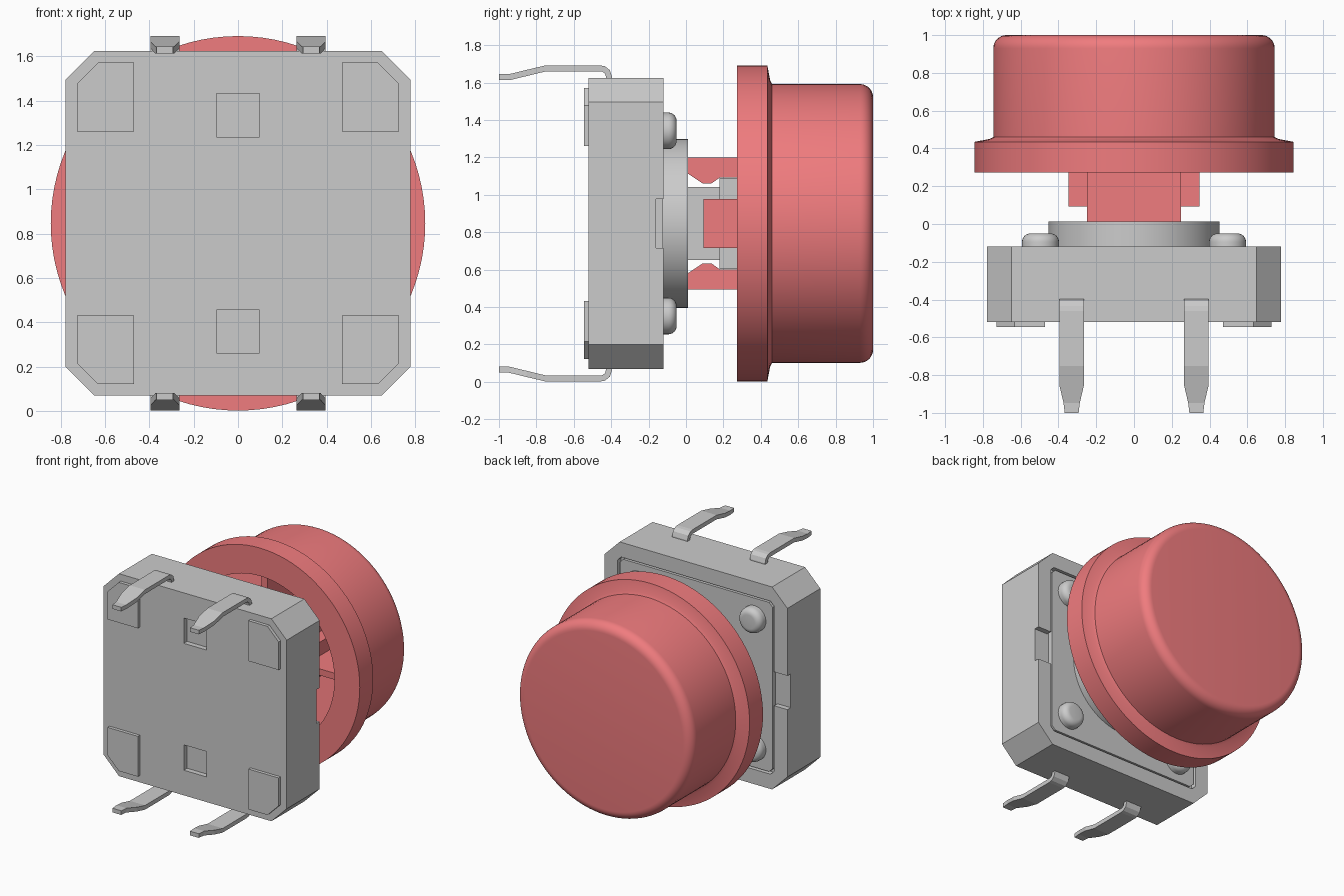
import bpy, bmesh, math
from mathutils import Vector

if "Cube" in bpy.data.objects:
    bpy.data.objects.remove(bpy.data.objects["Cube"])

ZC = 0.847  # height of the push axis, which runs along y

red = bpy.data.materials.new("red_plastic")
red.diffuse_color = (0.87, 0.2, 0.21, 1)
red.use_nodes = True
red.node_tree.nodes["Principled BSDF"].inputs["Base Color"].default_value = red.diffuse_color


def finish(name, bm, mat=None, smooth=False):
    bmesh.ops.recalc_face_normals(bm, faces=bm.faces[:])
    me = bpy.data.meshes.new(name)
    bm.to_mesh(me)
    bm.free()
    ob = bpy.data.objects.new(name, me)
    bpy.context.collection.objects.link(ob)
    if mat:
        me.materials.append(mat)
    if smooth:
        bpy.ops.object.select_all(action='DESELECT')
        ob.select_set(True)
        bpy.context.view_layer.objects.active = ob
        bpy.ops.object.shade_smooth_by_angle(angle=math.radians(25))
    return ob


def loft(name, rings, mat=None):
    """Closed solid through a list of equally sized point rings."""
    bm = bmesh.new()
    vs = [[bm.verts.new(p) for p in r] for r in rings]
    n = len(vs[0])
    for a, b in zip(vs, vs[1:]):
        for i in range(n):
            j = (i + 1) % n
            bm.faces.new((a[i], a[j], b[j], b[i]))
    bm.faces.new(vs[0])
    bm.faces.new(vs[-1])
    return finish(name, bm, mat)


def prism(name, outline, y0, y1, mat=None):
    """Outline of (x, height from axis) extruded along y."""
    return loft(name, [[(x, y, ZC + h) for x, h in outline] for y in (y0, y1)], mat)


def rect(x0, x1, h0, h1):
    return [(x0, h0), (x1, h0), (x1, h1), (x0, h1)]


def octagon(r, c):
    return [(r - c, -r), (r, c - r), (r, r - c), (r - c, r),
            (c - r, r), (-r, r - c), (-r, c - r), (c - r, -r)]


def lathe(name, profile, x=0, h=0, steps=96, mat=None):
    """Revolve a (radius, y) profile around an axis parallel to y."""
    bm = bmesh.new()
    vs = [bm.verts.new((r, y, 0)) for r, y in profile]
    edges = [bm.edges.new(e) for e in zip(vs, vs[1:])]
    bmesh.ops.spin(bm, geom=vs + edges, cent=(0, 0, 0), axis=(0, 1, 0),
                   angle=2 * math.pi, steps=steps)
    bmesh.ops.remove_doubles(bm, verts=bm.verts[:], dist=1e-4)
    bmesh.ops.translate(bm, verts=bm.verts[:], vec=(x, 0, ZC + h))
    return finish(name, bm, mat, True)


def fillet(r, y, rad, n=8):
    """Rounded outer top corner of a lathe profile, from top to side."""
    return [(r - rad + rad * math.sin(t), y - rad + rad * math.cos(t))
            for t in (math.pi / 2 * i / n for i in range(n + 1))]


def cut(ob, cutters):
    for c in cutters:
        c.hide_render = True
        m = ob.modifiers.new("cut", 'BOOLEAN')
        m.operation, m.solver, m.object = 'DIFFERENCE', 'EXACT', c
        bpy.context.view_layer.objects.active = ob
        bpy.ops.object.modifier_apply(modifier=m.name)
        bpy.data.objects.remove(c)


# Housing: chamfered block with plate recess, side notches and base pockets
body = prism("housing", octagon(0.778, 0.13), -0.52, -0.12)
cutters = [prism("recess_cutter", octagon(0.665, 0.03), -0.16, 0)]
for s in (-1, 1):
    cutters.append(prism("notch_cutter", rect(s * 0.6, s * 0.9, -0.13, 0.13), -0.16, 0))
    cutters.append(prism("pocket_cutter", rect(-0.097, 0.097, s * 0.39, s * 0.585), -0.6, -0.48))
cut(body, cutters)
prism("cover_plate", octagon(0.65, 0.03), -0.17, -0.124)

# Corner feet, rivets and pins, mirrored to all four corners
pin_path = [(-0.41, 0.72, .065), (-0.412, 0.785, .065), (-0.42, 0.81, .065),
            (-0.44, 0.826, .065), (-0.46, 0.829, .065), (-0.75, 0.829, .065),
            (-0.85, 0.805, .065), (-0.945, 0.782, .043), (-1.0, 0.782, .037)]
for sx in (-1, 1):
    for sz in (-1, 1):
        foot = [(0.47, 0.415), (0.727, 0.415), (0.727, 0.63), (0.632, 0.725), (0.47, 0.725)]
        prism("foot", [(sx * x, sz * h) for x, h in foot], -0.545, -0.515)
        lathe("rivet", [(0, -0.05)] + fillet(0.098, -0.05, 0.045, 6) + [(0.098, -0.14), (0, -0.14)],
              sx * 0.495, sz * 0.495, 32)
        rings = []
        for i, (y, h, w) in enumerate(pin_path):
            a, b = pin_path[max(i - 1, 0)], pin_path[min(i + 1, len(pin_path) - 1)]
            t = Vector((b[0] - a[0], b[1] - a[1])).normalized() * 0.016
            rings.append([(sx * 0.33 + u * w, y - v * t.y, ZC + sz * (h + v * t.x))
                          for u, v in ((-1, -1), (1, -1), (1, 1), (-1, 1))])
        loft("pin", rings)

# Round collar and stepped square plunger
lathe("collar", [(0, 0.012), (0.452, 0.012), (0.452, -0.14), (0, -0.14)])
prism("plunger_neck", rect(-0.195, 0.195, -0.195, 0.195), 0, 0.19)
prism("plunger_head", rect(-0.243, 0.243, -0.243, 0.243), 0.18, 0.4)

# Hollow cap with flange
lathe("cap", [(0, 1.0)] + fillet(0.745, 1.0, 0.07) +
      [(0.745, 0.46), (0.765, 0.45), (0.845, 0.435), (0.845, 0.272), (0.63, 0.272),
       (0.63, 0.9), (0, 0.9)], mat=red)
prism("cap_core", rect(-0.25, 0.25, -0.25, 0.25), 0.4, 0.92, red)

# Snap clips, side guides and inner ribs of the cap
clip = [(0.012, 0.353), (0.92, 0.353), (0.92, 0.245), (0.18, 0.245),
        (0.135, 0.213), (0.09, 0.213), (0.012, 0.265)]
for s in (-1, 1):
    loft("snap_clip", [[(x, y, ZC + s * h) for y, h in clip] for x in (-0.248, 0.248)], red)
    prism("side_guide", rect(s * 0.245, s * 0.348, -0.13, 0.13), 0.093, 0.92, red)
for i in range(8):
    a = math.pi / 4 * i
    c, d = math.cos(a), math.sin(a)
    prism("cap_rib", [(x * c - h * d, x * d + h * c) for x, h in rect(0.32, 0.65, -0.025, 0.025)],
          0.32, 0.92, red)
